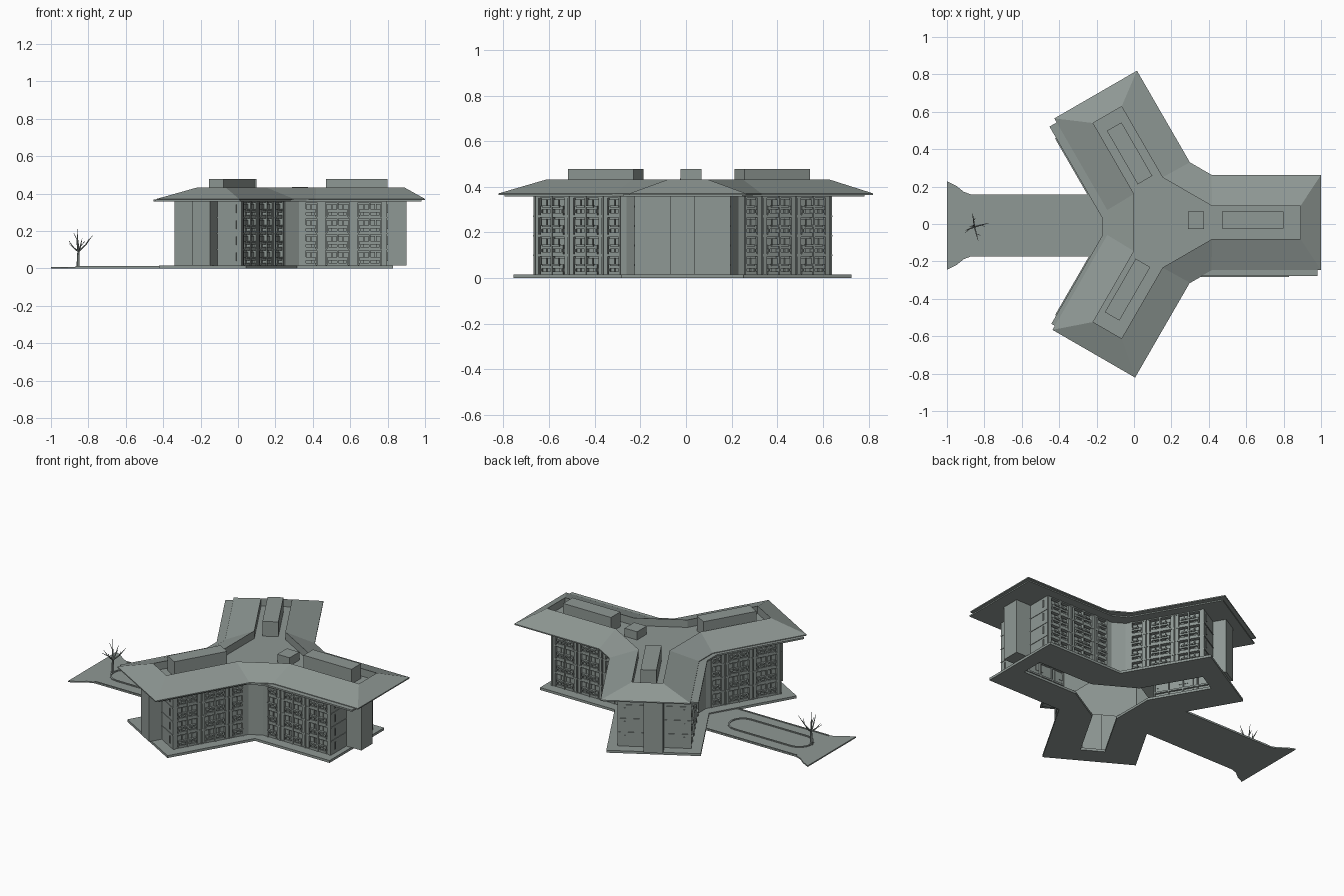
import bpy, bmesh, math, random
from mathutils import Vector, Matrix

if "Cube" in bpy.data.objects:
    bpy.data.objects.remove(bpy.data.objects["Cube"])

random.seed(4)
BODY, ROOF = Vector((0.16, -0.015, 0)), Vector((0.19, 0.008, 0))
FLOOR_H, Z0, FLOORS = 0.0855, 0.015, 4
BAY0, BAY_W, BAYS = 0.20, 0.086, 5
STONE = bpy.data.materials.new("green_grey")
STONE.diffuse_color = (0.275, 0.315, 0.298, 1)
STONE.use_nodes = True
STONE.node_tree.nodes["Principled BSDF"].inputs["Base Color"].default_value = STONE.diffuse_color


def finish(bm, name):
    bmesh.ops.recalc_face_normals(bm, faces=bm.faces)
    me = bpy.data.meshes.new(name)
    bm.to_mesh(me)
    bm.free()
    me.materials.append(STONE)
    ob = bpy.data.objects.new(name, me)
    bpy.context.collection.objects.link(ob)
    return ob


def wing(k, c=BODY):
    return Matrix.Translation(c) @ Matrix.Rotation(math.radians(120 * k), 4, 'Z')


def outline(half, lengths, chamfer, c=BODY):
    """Three-winged plan with chamfered inner corners."""
    u0 = 2 * (chamfer - 0.866 * half)
    return [wing(k, c) @ Vector((u, v * half, 0)) for k in range(3)
            for u, v in ((u0, -1), (lengths[k], -1), (lengths[k], 1), (u0, 1))]


def loft(name, rings, caps=True, closed=False):
    """Join rings given as (points, z)."""
    bm = bmesh.new()
    vs = [[bm.verts.new((p[0], p[1], z)) for p in pts] for pts, z in rings]
    n = len(vs[0])
    pairs = list(zip(vs, vs[1:])) + ([(vs[-1], vs[0])] if closed else [])
    for a, b in pairs:
        for i in range(n):
            bm.faces.new((a[i], a[(i + 1) % n], b[(i + 1) % n], b[i]))
    if caps and not closed:
        bm.faces.new(vs[0])
        bm.faces.new(vs[-1])
    return finish(bm, name)


def box(bm, k, u, v, z, c=BODY):
    """Box spanning ranges u (along wing), v (across), z."""
    size = [abs(r[1] - r[0]) for r in (u, v, z)]
    mid = [(r[0] + r[1]) / 2 for r in (u, v, z)]
    m = wing(k, c) @ Matrix.Translation(mid) @ Matrix.Diagonal((*size, 1))
    bmesh.ops.create_cube(bm, size=1, matrix=m)


# hipped roof with a sunken flat well along the ridge
eave = outline(0.255, (0.81, 0.79, 0.81), 0.333, ROOF)
rim = outline(0.088, (0.70, 0.665, 0.665), 0.19, ROOF)
loft("roof", [(eave, 0.364), (eave, 0.371), (rim, 0.432), (rim, 0.385)])
soffit = outline(0.262, (0.82, 0.77, 0.75), 0.33)
loft("soffit", [(soffit, 0.357), (soffit, 0.367)])

# rooftop plant rooms
bm = bmesh.new()
box(bm, 0, (0.28, 0.61), (-0.033, 0.06), (0.38, 0.477), ROOF)
box(bm, 1, (0.262, 0.592), (-0.045, 0.045), (0.38, 0.477), ROOF)
box(bm, 2, (0.258, 0.588), (-0.06, 0.03), (0.38, 0.477), ROOF)
box(bm, 0, (0.10, 0.185), (-0.035, 0.06), (0.38, 0.436), ROOF)
finish(bm, "plant_rooms")

# ground apron, open in the middle
a, b = outline(0.268, (0.67, 0.70, 0.70), 0.31), outline(0.07, (0.58,) * 3, 0.16)
loft("ground_apron", [(a, 0), (a, Z0), (b, Z0), (b, 0)], closed=True)

# back walls and solid inner-corner walls
core = outline(0.183, (0.618,) * 3, 0.25)
loft("back_walls", [(core, Z0), (core, 0.36)], caps=False)
piers = outline(0.205, (BAY0,) * 3, 0.26)
loft("inner_corner_walls", [(piers, Z0), (piers, 0.36)], caps=False)

# balconies: slabs, fins, parapets with slots, windows
slabs, fins, parapets, windows = (bmesh.new() for _ in range(4))
far = BAY0 + BAYS * BAY_W
for k in range(3):
    for s in (-1, 1):
        def r(p, q):
            return (s * p, s * q)
        for i in range(BAYS + 1):
            u = BAY0 + i * BAY_W
            box(fins, k, (u - 0.004, u + 0.004), r(0.17, 0.210), (Z0, 0.36))
        for f in range(FLOORS + 1):
            z = Z0 + f * FLOOR_H
            box(slabs, k, (BAY0, far), r(0.17, 0.205), (z - 0.006 * (f > 0), z + 0.004))
        for f in range(FLOORS):
            z = Z0 + f * FLOOR_H
            for i in range(BAYS):
                u = BAY0 + i * BAY_W
                g = 1 if i % 2 else -1          # mirrored pairs of bays
                m = u + BAY_W / 2

                def w(p, q):
                    return sorted((m + g * p, m + g * q))
                # full-height wall on one side, parapet with slot on the other
                box(parapets, k, w(-0.042, -0.020), r(0.18, 0.203), (z, z + 0.08))
                box(parapets, k, w(-0.014, 0.042), r(0.195, 0.205), (z, z + 0.014))
                box(parapets, k, w(-0.014, 0.042), r(0.195, 0.205), (z + 0.028, z + 0.044))
                box(parapets, k, w(-0.010, -0.006), r(0.195, 0.205), (z, z + 0.04))
                box(parapets, k, w(0.0, 0.042), r(0.20, 0.213), (z + 0.038, z + 0.046))
                box(windows, k, w(-0.016, 0.010), r(0.18, 0.194), (z + 0.006, z + 0.072))
                box(windows, k, w(0.015, 0.038), r(0.18, 0.194), (z + 0.030, z + 0.072))
for bm, name in ((slabs, "balcony_slabs"), (fins, "balcony_fins"),
                 (parapets, "balcony_parapets"), (windows, "windows_and_doors")):
    finish(bm, name)

# wing end walls with floor bands, and a projecting stair tower in the middle
blocks, towers, bands = bmesh.new(), bmesh.new(), bmesh.new()
for k in range(3):
    end = 0.636
    box(towers, k, (0.60, 0.74 if k == 0 else 0.715), (-0.055, 0.055), (Z0, 0.36))
    for s in (-1, 1):
        box(blocks, k, (0.61, end), (s * 0.055, s * 0.205), (Z0, 0.36))
        for f in range(1, FLOORS):
            z = Z0 + f * FLOOR_H
            box(bands, k, (end - 0.02, end + 0.003), (s * 0.055, s * 0.205), (z - 0.003, z + 0.003))
        for f in range(FLOORS):
            z = Z0 + f * FLOOR_H + 0.025
            box(bands, k, (end - 0.02, end + 0.005), (s * 0.165, s * 0.173), (z, z + 0.045))
finish(blocks, "wing_end_walls")
finish(towers, "stair_towers")
finish(bands, "end_bands_and_slits")

# driveway with flared mouth
half = [(-0.1, 0.165), (-0.87, 0.165), (-0.91, 0.18), (-0.95, 0.212), (-1.0, 0.237)]
pts = [(x, y - 0.008) for x, y in half] + [(x, -y - 0.008) for x, y in reversed(half)]
loft("driveway", [(pts, 0), (pts, 0.008)])


# kerb loop around the central island, and side kerbs
def stadium(x0, x1, rad, cy):
    p = []
    for cx, start in ((x1 - rad, -90), (x0 + rad, 90)):
        for i in range(9):
            t = math.radians(start + 22.5 * i)
            p.append((cx + rad * math.cos(t), cy + rad * math.sin(t)))
    return p


o, n = stadium(-0.86, -0.30, 0.085, -0.01), stadium(-0.85, -0.31, 0.075, -0.01)
loft("island_kerb", [(o, 0.006), (o, 0.013), (n, 0.013), (n, 0.006)], closed=True)
bm = bmesh.new()
for y in (0.152, -0.168):
    box(bm, 0, (-0.87, -0.12), (y - 0.004, y + 0.004), (0.004, 0.012), Vector())
finish(bm, "side_kerbs")

# bare tree from tapered branches
bm = bmesh.new()


def branch(p, q, r0, r1):
    d = q - p
    m = Matrix.Translation((p + q) / 2) @ d.to_track_quat('Z', 'Y').to_matrix().to_4x4()
    bmesh.ops.create_cone(bm, cap_ends=True, segments=6, radius1=r0, radius2=r1,
                          depth=d.length, matrix=m)


base = Vector((-0.855, -0.015, 0.005))
fork = base + Vector((0.002, 0, 0.085))
branch(base, fork, 0.009, 0.006)
for tip in ((-0.05, -0.02, 0.055), (0.075, 0.02, 0.085), (-0.008, 0.01, 0.125),
            (0.02, -0.075, 0.07), (-0.01, 0.07, 0.06)):
    d = Vector(tip)
    mid = fork + d * 0.5 + Vector((0, 0, -0.008))
    branch(fork, mid, 0.005, 0.0035)
    branch(mid, fork + d, 0.0035, 0.001)
    t = mid + d * 0.3 + Vector((random.uniform(-1, 1), random.uniform(-1, 1), 0.3)) * 0.022
    branch(mid, t, 0.0025, 0.001)
finish(bm, "tree")
